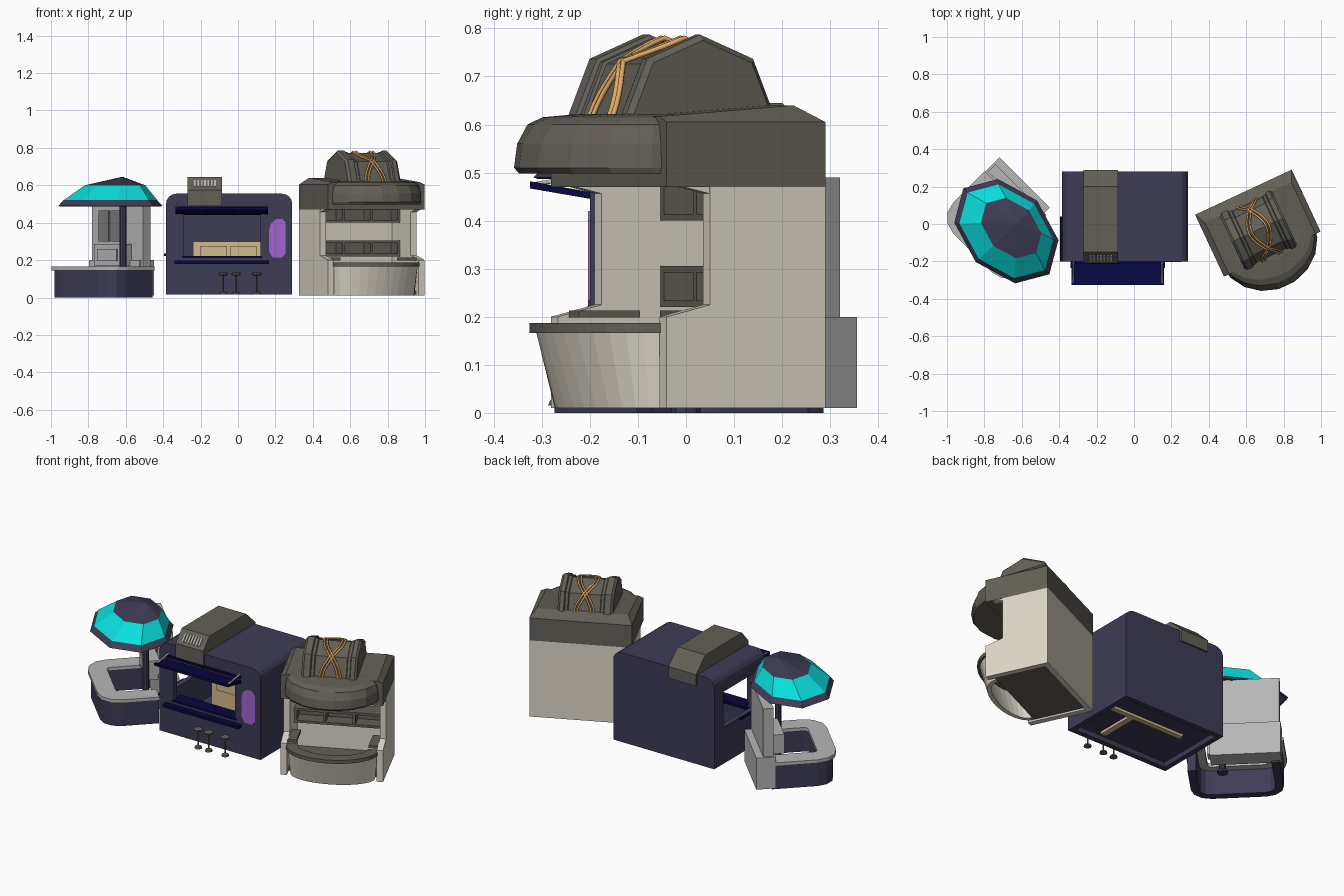
import bpy, bmesh, math
from mathutils import Matrix

if "Cube" in bpy.data.objects:
    bpy.data.objects.remove(bpy.data.objects["Cube"])

def material(name, r, g, b):
    m = bpy.data.materials.new(name)
    m.diffuse_color = (r, g, b, 1)
    m.use_nodes = True
    m.node_tree.nodes["Principled BSDF"].inputs["Base Color"].default_value = m.diffuse_color
    return m

NAVY = material("navy", .047, .045, .092)
DEEP = material("deep_blue", .002, .002, .05)
STONE = material("warm_stone", .73, .68, .58)
BARK = material("dark_taupe", .125, .115, .095)
CYAN = material("cyan", .003, .74, .73)
PURPLE = material("purple", .37, .13, .65)
GREY = material("light_grey", .47, .47, .47)
ROPE = material("rope_orange", .75, .40, .13)
CREAM = material("cream", .65, .50, .27)
SHADE = material("mid_grey", .2, .2, .2)
FRAME = Matrix()          # placement of the kiosk being built

def frame(x, y, deg):
    global FRAME
    FRAME = Matrix.Translation((x, y, 0)) @ Matrix.Rotation(math.radians(deg), 4, 'Z')

def loft(name, rings, *mats, band=None):
    """Skin closed rings of equal size and cap both ends; band picks a material per strip."""
    bm = bmesh.new()
    vs = [[bm.verts.new(p) for p in r] for r in rings]
    n = len(vs[0])
    for k in range(len(vs) - 1):
        for i in range(n):
            j = (i + 1) % n
            f = bm.faces.new((vs[k][i], vs[k][j], vs[k + 1][j], vs[k + 1][i]))
            f.material_index = band[k] if band else 0
    bm.faces.new(vs[0][::-1])
    bm.faces.new(vs[-1])
    bmesh.ops.recalc_face_normals(bm, faces=bm.faces)
    me = bpy.data.meshes.new(name)
    bm.to_mesh(me)
    bm.free()
    for m in mats:
        me.materials.append(m)
    ob = bpy.data.objects.new(name, me)
    bpy.context.collection.objects.link(ob)
    ob.matrix_world = FRAME
    return ob

def prism(name, pts, axis, a, b, mat):
    put = {'x': lambda p, t: (t, p[0], p[1]), 'y': lambda p, t: (p[0], t, p[1]),
           'z': lambda p, t: (p[0], p[1], t)}[axis]
    return loft(name, [[put(p, t) for p in pts] for t in (a, b)], mat)

def box(name, x0, x1, y0, y1, z0, z1, mat):
    return prism(name, [(x0, y0), (x1, y0), (x1, y1), (x0, y1)], 'z', z0, z1, mat)

def turned(name, x, y, prof, mat, n=8):
    return loft(name, [[(x + r * math.cos(2 * math.pi * i / n), y + r * math.sin(2 * math.pi * i / n), z)
                        for i in range(n)] for r, z in prof], mat)

def rod(name, pts, r, mat):
    cu = bpy.data.curves.new(name, 'CURVE')
    cu.dimensions = '3D'
    cu.bevel_depth, cu.bevel_resolution = r, 1
    cu.use_fill_caps = True
    sp = cu.splines.new('POLY')
    sp.points.add(len(pts) - 1)
    for q, p in zip(sp.points, pts):
        q.co = (*p, 1)
    cu.materials.append(mat)
    ob = bpy.data.objects.new(name, cu)
    bpy.context.collection.objects.link(ob)
    ob.matrix_world = FRAME

def cut(ob, *dims):
    c = box(ob.name + "_cutter", *dims, NAVY)
    c.hide_render = True
    c.hide_set(True)
    m = ob.modifiers.new("cut", 'BOOLEAN')
    m.operation, m.object, m.solver = 'DIFFERENCE', c, 'EXACT'

# ---------- middle kiosk: rounded booth with two windows ----------
frame(0, 0, 0)
R = .055
prof = [(-.385, .015), (.29, .015)]
for cx, a0 in ((.29 - R, 0), (-.385 + R, 90)):
    prof += [(cx + R * math.cos(math.radians(a0 + 22.5 * k)), .5 + R * math.sin(math.radians(a0 + 22.5 * k)))
             for k in range(5)]
shell = prism("booth_shell", prof, 'y', -.2, .28, NAVY)
cut(shell, -.355, .26, -.17, .25, -.05, .51)         # hollow inside, open below
cut(shell, -.29, .12, -.3, -.1, .22, .455)           # front window
cut(shell, -.5, -.3, -.15, .19, .235, .45)           # side window
box("booth_floor", -.36, .265, -.175, .255, .045, .06, NAVY)
box("cream_back_counter", -.24, .255, .09, .12, .03, .30, CREAM)
box("cream_counter_top", -.24, .255, .09, .2, .285, .30, CREAM)
box("cream_side_counter", .08, .115, -.14, .1, .03, .215, CREAM)
box("cream_drawer_left", -.20, -.06, .08, .09, .20, .275, CREAM)
box("cream_drawer_right", -.04, .10, .08, .09, .20, .275, CREAM)
box("cream_tall_cabinet", .12, .2, .12, .2, .30, .42, CREAM)
box("serving_shelf", -.34, .165, -.235, -.16, .18, .197, DEEP)
box("side_window_ledge", -.395, -.36, -.2, .04, .222, .234, DEEP)
box("window_sill", -.3, .13, -.205, -.12, .212, .222, DEEP)
prism("awning", [(-.18, .442), (-.18, .456), (-.325, .482), (-.325, .467)], 'x', -.335, .16, DEEP)
box("awning_rail", -.335, .16, -.215, -.19, .475, .487, DEEP)
for x in (-.325, .15):
    rod("awning_strut", [(x, -.2, .495), (x, -.32, .475)], .005, GREY)
prism("purple_panel", [(.185, .215), (.235, .215), (.255, .235), (.255, .40), (.235, .42),
                       (.205, .42), (.175, .395), (.165, .35), (.165, .25)], 'y', -.204, -.195, PURPLE)
# roof unit with vent grille on the sloped front
prism("roof_unit", [(.29, .49), (.29, .56), (.20, .645), (-.15, .645), (-.21, .575), (-.21, .49)],
      'x', -.27, -.085, BARK)
for i in range(7):
    x = -.235 + .018 * i
    prism("vent_slat", [(-.197, .589), (-.166, .625), (-.170, .629), (-.201, .593)], 'x', x, x + .009, GREY)
for x in (-.08, -.01, .10):
    turned("stool", x, -.265, [(.022, .015), (.018, .026), (.004, .032), (.004, .115), (.024, .12),
                               (.026, .13), (.018, .135)], BARK)

# ---------- right kiosk: stone stall with reel on the roof ----------
frame(.585, .17, 25)
W = .285

def arc(w, d0, d1, n=10):
    return [(-w * math.cos(math.pi * i / n), -d0 - (d1 - d0) * math.sin(math.pi * i / n)) for i in range(n + 1)]

def at(pts, z):
    return [(x, y, z) for x, y in pts]

side = [(0, .01), (0, .47), (-.265, .47), (-.265, .225), (-.365, .2), (-.365, .01)]
for s in (-1, 1):
    prism("side_wall", side, 'x', s * W, s * (W - .035), STONE)
    prism("wall_bracket", [(-.26, .455), (-.26, .49), (-.345, .49), (-.345, .475)], 'x',
          s * (W - .003), s * (W - .035), STONE)
    box("side_ledge", *sorted((s * .25, s * .20)), -.34, -.2, .198, .213, BARK)
box("back_wall", -W + .03, W - .03, -.03, 0, .01, .47, STONE)
box("stall_floor", -.255, .255, -.33, -.03, .02, .035, BARK)
# cubby shelves on the back wall
for z in (.22, .40):
    box("shelf_bottom", -.25, .25, -.13, -.03, z, z + .014, BARK)
    box("shelf_top", -.25, .25, -.13, -.03, z + .072, z + .086, BARK)
    box("shelf_back", -.25, .25, -.05, -.03, z, z + .086, BARK)
    for x in (-.25, -.09, .075, .235):
        box("shelf_divider", x, x + .015, -.129, -.03, z + .005, z + .08, BARK)
# curved counter with lip
def bow(w, d0, d1, t):
    return arc(w, d0, d1, 16) + arc(w - t, d0, d1 - t, 16)[::-1]
loft("curved_counter", [at(bow(.235, .33, .445, .025), .01), at(bow(.25, .33, .495, .025), .17)], STONE)
loft("counter_lip", [at(bow(.26, .33, .51, .065), z) for z in (.166, .187)], BARK)
# roof: chamfered block falling to the front, plus rounded front canopy
def roof_ring(i, back, zb, zf):
    return [(-W + i, -back, zb), (W - i, -back, zb), (W - i, -.365, zf), (-W + i, -.365, zf)]
loft("roof_block", [roof_ring(0, 0, .47, .47), roof_ring(0, 0, .605, .605), roof_ring(.03, .06, .64, .617)], BARK)
loft("roof_canopy", [at(arc(w, .30, d, 9), z) for w, d, z in
                     ((.268, .54, .498), (.272, .553, .51), (.27, .545, .56), (.262, .52, .6),
                      (.245, .485, .615), (.20, .40, .622))], BARK)
# reel with flanges, flattened where it enters the roof
CORE = .157
def octagon(x, r):
    return [(x, -.215 + r * math.cos(i * math.pi / 4), max(.56, .615 + r * math.sin(i * math.pi / 4)))
            for i in range(8)]
loft("reel", [octagon(x, r) for x, r in
              ((-.168, .158), (-.155, .172), (-.12, .172), (-.115, .163), (-.10, .163), (-.095, CORE),
               (.08, CORE), (.085, .163), (.10, .163), (.105, .172), (.128, .172), (.14, .16))], BARK)
for s in (-1, 1):
    for off in (-.009, .009):
        pts = []
        for k in range(0, 181, 9):
            t = math.radians(k)
            r = CORE * math.cos(math.pi / 8) / math.cos(math.radians(k % 45 - 22.5)) + .008
            pts.append((-.008 + s * (.05 * math.cos(2 * t)) + off, -.215 + r * math.cos(t),
                        .615 + r * math.sin(t)))
        rod("reel_rope", pts, .0055, ROPE)

# ---------- left kiosk: U-shaped bar with parasol ----------
frame(0, 0, -45)
def bar(i, t, back):
    def path(k, r):
        x0, x1, y0 = -.765 + k, -.235 - k, -.72 + k
        p = [(x0, back)]
        for cx, a0 in ((x0 + r, 180), (x1 - r, 270)):
            p += [(cx + r * math.cos(math.radians(a0 + 30 * j)), y0 + r + r * math.sin(math.radians(a0 + 30 * j)))
                  for j in range(4)]
        return p + [(x1, -.395)]
    return path(i, .12 - i) + path(i + t, max(.02, .12 - i - t))[::-1]
loft("bar_front", [at(bar(.016, .045, -.345), z) for z in (0, .146)], NAVY)
loft("bar_top", [at(bar(0, .105, -.365), z) for z in (.145, .166)], GREY)
# service cabinet behind the bar
box("cabinet_tall", -.75, -.365, -.355, -.297, .04, .49, GREY)
box("cabinet_base", -.76, -.38, -.365, -.257, .01, .2, GREY)
for x in (-.69, -.60):
    box("cabinet_door", x, x + .075, -.363, -.35, .30, .465, SHADE)
box("drinks_machine", -.66, -.45, -.43, -.34, .17, .285, GREY)
box("machine_face", -.63, -.48, -.437, -.43, .195, .26, GREY)
# parasol: stretched octagon, cyan band between navy rings
def canopy(s, z, shift):
    return [(-.455 + .015 * shift + .325 * s * math.cos(i * math.pi / 4),
             -.51 + .075 * shift + .232 * s * math.sin(i * math.pi / 4), z) for i in range(8)]
loft("parasol", [canopy(.02, .628, 1), canopy(.57, .585, .4), canopy(.97, .487, 0), canopy(1, .49, 0),
                 canopy(.9, .52, 0), canopy(.58, .6, .4), canopy(.01, .645, 1)],
     NAVY, CYAN, band=[0, 0, 0, 0, 1, 0])
turned("parasol_pole", -.435, -.435, [(.03, .0), (.03, .015), (.018, .02), (.018, .63)], NAVY)
